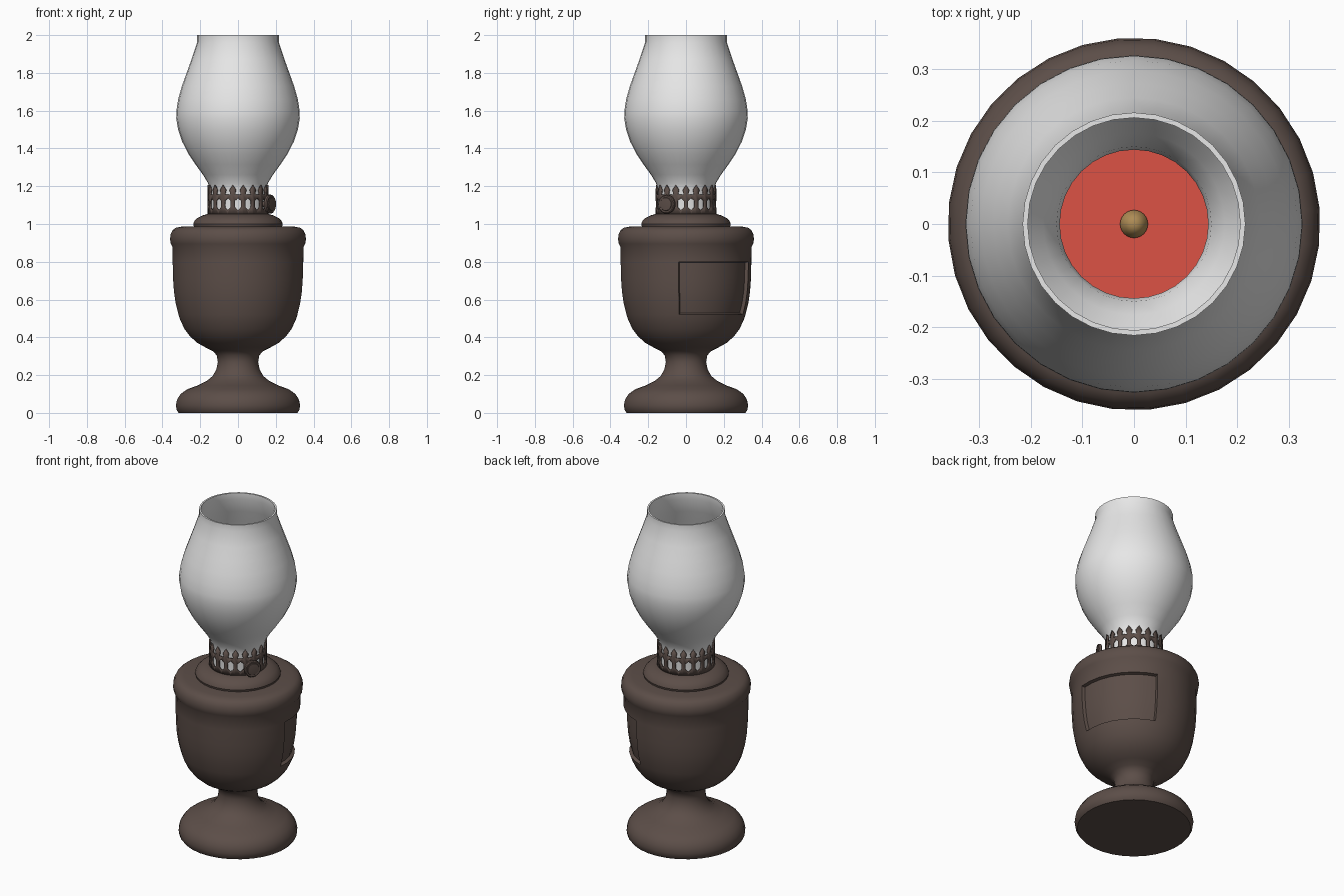
import bpy, bmesh, math
from mathutils import Matrix

if "Cube" in bpy.data.objects:
    bpy.data.objects.remove(bpy.data.objects["Cube"])

SEG = 32


def material(name, rgb):
    m = bpy.data.materials.new(name)
    m.diffuse_color = (*rgb, 1)
    m.use_nodes = True
    m.node_tree.nodes["Principled BSDF"].inputs["Base Color"].default_value = m.diffuse_color
    return m


brown = material("dark_brown", (0.107, 0.076, 0.065))
white = material("white_glass", (0.80, 0.80, 0.80))
red = material("red", (0.72, 0.085, 0.06))
gold = material("gold", (0.42, 0.26, 0.09))


def finish(bm, name, mat, angle=35):
    me = bpy.data.meshes.new(name)
    bm.to_mesh(me)
    bm.free()
    me.materials.append(mat)
    me.polygons.foreach_set("use_smooth", [True] * len(me.polygons))
    me.set_sharp_from_angle(angle=math.radians(angle))
    ob = bpy.data.objects.new(name, me)
    bpy.context.collection.objects.link(ob)
    return ob


def lathe(profile, start=0.0, seg=SEG):
    """Spin (radius, z) points around z; radius 0 closes the end."""
    bm = bmesh.new()
    rings = []
    for r, z in profile:
        if r == 0:
            rings.append([bm.verts.new((0, 0, z))] * seg)
        else:
            rings.append([bm.verts.new((r * math.cos(start + i * math.tau / seg),
                                        r * math.sin(start + i * math.tau / seg), z))
                          for i in range(seg)])
    for a, b in zip(rings, rings[1:]):
        for i in range(seg):
            j = (i + 1) % seg
            quad = list(dict.fromkeys([a[i], a[j], b[j], b[i]]))
            bm.faces.new(quad)
    return bm


# Foot, stem and oil bowl in one turned profile
body = lathe([(0, 0), (0.315, 0), (0.326, 0.015), (0.33, 0.04), (0.324, 0.07), (0.305, 0.1),
              (0.27, 0.125), (0.215, 0.145), (0.165, 0.17), (0.135, 0.195), (0.115, 0.23),
              (0.107, 0.27), (0.113, 0.305), (0.135, 0.328), (0.175, 0.348), (0.215, 0.37),
              (0.255, 0.405), (0.285, 0.445), (0.308, 0.495), (0.316, 0.52), (0.331, 0.58),
              (0.34, 0.64), (0.345, 0.71), (0.347, 0.80), (0.349, 0.88), (0.357, 0.895),
              (0.361, 0.92), (0.358, 0.945), (0.347, 0.968), (0.33, 0.98), (0.30, 0.986),
              (0.235, 0.988), (0.238, 1.0), (0.232, 1.015), (0.215, 1.032),
              (0.19, 1.045), (0.165, 1.052), (0, 1.052)], start=math.radians(-6.5))
# Recessed rectangular panel on the right side
panel = []
for f in body.faces:
    c = f.calc_center_median()
    a = math.degrees(math.atan2(c.y, c.x))
    if 0.52 < c.z < 0.80 and -6.5 < a < 72.2:
        panel.append(f)
bmesh.ops.recalc_face_normals(body, faces=body.faces[:])
bmesh.ops.inset_region(body, faces=panel, thickness=0.005, depth=-0.018,
                       use_even_offset=True, use_boundary=True)
finish(body, "base_and_bowl", brown)

# Glass chimney with inner wall
glass = lathe([(0.150, 1.053), (0.150, 1.18), (0.158, 1.215), (0.185, 1.26), (0.225, 1.315),
               (0.262, 1.37), (0.295, 1.435), (0.317, 1.50), (0.327, 1.56), (0.326, 1.60),
               (0.317, 1.66), (0.297, 1.73), (0.272, 1.80), (0.245, 1.875), (0.216, 1.962),
               (0.216, 2.0), (0.206, 2.0), (0.206, 1.962), (0.235, 1.875), (0.262, 1.80),
               (0.287, 1.73), (0.307, 1.66), (0.316, 1.60), (0.317, 1.56), (0.307, 1.50),
               (0.285, 1.435), (0.252, 1.37), (0.215, 1.315), (0.176, 1.26), (0.150, 1.215),
               (0.144, 1.18), (0.144, 1.053), (0.150, 1.053)])
bmesh.ops.remove_doubles(glass, verts=glass.verts[:], dist=0.0005)
bmesh.ops.recalc_face_normals(glass, faces=glass.faces[:])
finish(glass, "glass_chimney", white)

# Pierced burner crown: half a unit mirrored, repeated round the ring
N = 18
R = 0.161
half = [
    [(0, 1.05), (0.5, 1.05), (0.5, 1.073), (0.2, 1.088), (0, 1.088)],
    [(0, 1.088), (0.2, 1.088), (0.2, 1.122), (0, 1.122)],
    [(0, 1.122), (0.2, 1.122), (0.5, 1.137), (0.5, 1.155), (0.22, 1.155), (0, 1.155)],
    [(0, 1.155), (0.22, 1.155), (0.32, 1.18), (0, 1.207)],
]
crown = bmesh.new()
for k in range(N):
    for flip in (False, True):
        for poly in half:
            pts = [(1 - u, z) for u, z in reversed(poly)] if flip else poly
            vs = []
            for u, z in pts:
                a = (k + u) * math.tau / N
                vs.append(crown.verts.new((R * math.cos(a), R * math.sin(a), z)))
            crown.faces.new(vs)
bmesh.ops.remove_doubles(crown, verts=crown.verts[:], dist=0.0004)
crown_ob = finish(crown, "burner_crown", brown)
solid = crown_ob.modifiers.new("thickness", 'SOLIDIFY')
solid.thickness = 0.007
solid.offset = -1

# Red burner plate and gold wick tip inside the chimney
plate = lathe([(0, 1.054), (0.1445, 1.054), (0.1445, 1.10), (0, 1.10)])
bmesh.ops.recalc_face_normals(plate, faces=plate.faces[:])
finish(plate, "burner_plate", red)
tip = lathe([(0, 1.09), (0.027, 1.09), (0.027, 1.11), (0, 1.15)], seg=24)
bmesh.ops.recalc_face_normals(tip, faces=tip.faces[:])
finish(tip, "wick_tip", gold)

# Wick knob, pointing outwards to the front right
knob = lathe([(0, 0.155), (0.014, 0.155), (0.014, 0.186), (0.044, 0.186), (0.05, 0.19),
              (0.05, 0.203), (0.045, 0.208), (0.036, 0.207), (0.034, 0.21), (0, 0.213)], seg=24)
bmesh.ops.recalc_face_normals(knob, faces=knob.faces[:])
turn = (Matrix.Translation((0, 0, 1.105)) @ Matrix.Rotation(math.radians(-31), 4, 'Z')
        @ Matrix.Rotation(math.radians(90), 4, 'Y'))
bmesh.ops.transform(knob, matrix=turn, verts=knob.verts[:])
finish(knob, "wick_knob", brown)
